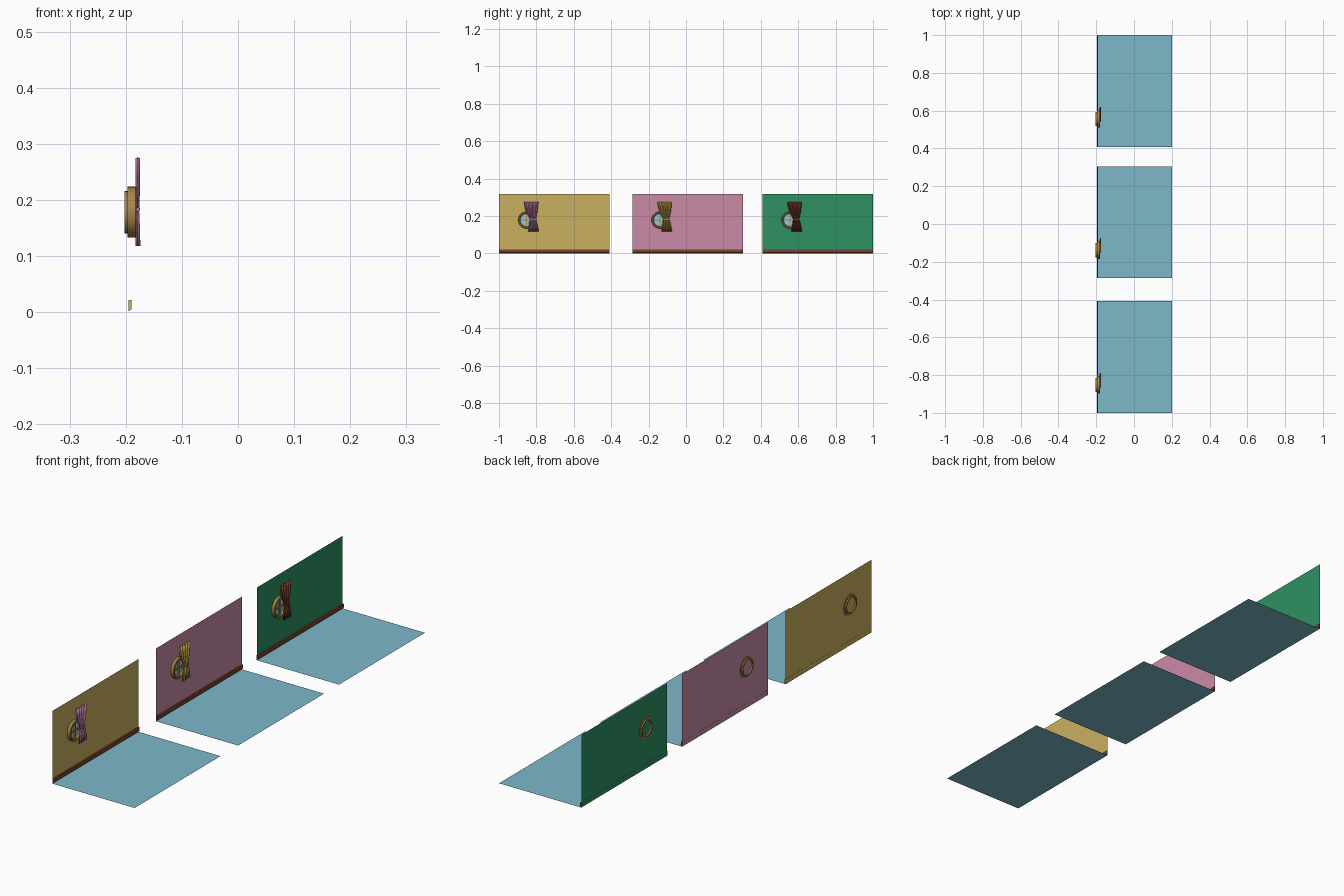
import bpy, bmesh, math

if "Cube" in bpy.data.objects:
    bpy.data.objects.remove(bpy.data.objects["Cube"])

def mat(name, r, g, b):
    lin = lambda c: ((c / 255 + 0.055) / 1.055) ** 2.4
    m = bpy.data.materials.new(name)
    m.diffuse_color = (lin(r), lin(g), lin(b), 1)
    m.use_nodes = True
    m.node_tree.nodes["Principled BSDF"].inputs["Base Color"].default_value = m.diffuse_color
    return m

floor_blue = mat("floor blue", 125, 184, 202)
wood = mat("skirting brown", 122, 66, 38)
frame_gold = mat("frame gold", 165, 135, 75)
glass_blue = mat("glass blue", 150, 200, 215)
walls = [mat("wall yellow", 202, 176, 96), mat("wall pink", 202, 139, 167),
         mat("wall green", 46, 145, 99)]
cloths = [mat("curtain mauve", 178, 118, 156), mat("curtain mustard", 178, 150, 66),
          mat("curtain rust", 120, 55, 35)]

def make(name, verts, faces, mats, smooth=False, recalc=True):
    me = bpy.data.meshes.new(name)
    me.from_pydata(verts, [], faces)
    if recalc:
        bm = bmesh.new()
        bm.from_mesh(me)
        bmesh.ops.recalc_face_normals(bm, faces=bm.faces)
        bm.to_mesh(me)
        bm.free()
    for m in mats:
        me.materials.append(m)
    ob = bpy.data.objects.new(name, me)
    bpy.context.collection.objects.link(ob)
    if smooth:
        bpy.ops.object.select_all(action='DESELECT')
        ob.select_set(True)
        bpy.context.view_layer.objects.active = ob
        bpy.ops.object.shade_smooth_by_angle(angle=math.radians(35))
    return ob

def box(name, lo, hi, m):
    v = [(x, y, z) for x in (lo[0], hi[0]) for y in (lo[1], hi[1]) for z in (lo[2], hi[2])]
    f = [(0, 1, 3, 2), (4, 6, 7, 5), (0, 4, 5, 1), (2, 3, 7, 6), (0, 2, 6, 4), (1, 5, 7, 3)]
    return make(name, v, f, [m])

def lathe_x(name, profile, cy, cz, m, n=32):
    """Closed (x, radius) profile turned about the x axis."""
    k = len(profile)
    v = [(x, cy + r * math.cos(2 * math.pi * i / n), cz + r * math.sin(2 * math.pi * i / n))
         for i in range(n) for x, r in profile]
    f = [(i * k + j, i * k + (j + 1) % k, (i + 1) % n * k + (j + 1) % k, (i + 1) % n * k + j)
         for i in range(n) for j in range(k)]
    return make(name, v, f, [m], smooth=True)

LEN, H, WX = 0.592, 0.317, -0.195
CZ = 0.178

# curtain outline: height, left and right edge, pleat depth
OUTLINE = [(0.275, 0.134, 0.210, 0.0035), (0.245, 0.139, 0.208, 0.0035),
           (0.215, 0.149, 0.204, 0.003), (0.192, 0.161, 0.199, 0.002),
           (0.182, 0.165, 0.198, 0.0015), (0.172, 0.163, 0.200, 0.002),
           (0.150, 0.160, 0.206, 0.003), (0.118, 0.157, 0.212, 0.0038)]

def curtain(name, y0, m):
    cols, v = 32, []
    for z, a, b, d in OUTLINE:
        for c in range(cols + 1):
            t = c / cols
            x = -0.1785 + d * math.sin(t * 9 * math.pi)
            v.append((x, y0 + a + (b - a) * t, z))
    w = cols + 1
    f = [(r * w + c, (r + 1) * w + c, (r + 1) * w + c + 1, r * w + c + 1)
         for r in range(len(OUTLINE) - 1) for c in range(cols)]
    ob = make(name, v, f, [m], smooth=True, recalc=False)
    s = ob.modifiers.new("cloth thickness", 'SOLIDIFY')
    s.thickness = 0.0015
    s.offset = 0

for i, y0 in enumerate((-1.0, -0.287, 0.408)):
    y1 = y0 + LEN
    tag = "_%d" % (i + 1)
    # floor and wall sheets
    make("floor" + tag, [(WX, y0, 0), (0.2015, y0, 0), (0.2015, y1, 0), (WX, y1, 0)],
         [(0, 1, 2, 3)], [floor_blue], recalc=False)
    make("wall" + tag, [(WX, y0, 0), (WX, y1, 0), (WX, y1, H), (WX, y0, H)],
         [(0, 1, 2, 3)], [walls[i]], recalc=False)
    # skirting board: brown, with wall-coloured back and (first room) ends
    prof = [(-0.1955, 0.001), (-0.1895, 0.005), (-0.1895, 0.021), (-0.1955, 0.022)]
    sk = make("skirting" + tag, [(x, y, z) for y in (y0, y1) for x, z in prof],
              [(0, 1, 2, 3), (4, 5, 6, 7)] + [(j, (j + 1) % 4, (j + 1) % 4 + 4, j + 4) for j in range(4)],
              [wood, walls[i]])
    for p in sk.data.polygons:
        if p.normal.x < -0.9 or (i == 0 and abs(p.normal.y) > 0.9):
            p.material_index = 1
    # round window: stepped frame, glass and cross bars
    cy = y0 + 0.148
    lathe_x("window_frame" + tag,
            [(-0.197, 0.0455), (-0.183, 0.0455), (-0.181, 0.0435), (-0.181, 0.038),
             (-0.184, 0.035), (-0.2025, 0.032), (-0.2025, 0.0375), (-0.197, 0.0375)],
            cy, CZ, frame_gold)
    n = 32
    make("window_glass" + tag,
         [(-0.192, cy + 0.036 * math.cos(2 * math.pi * a / n), CZ + 0.036 * math.sin(2 * math.pi * a / n))
          for a in range(n)], [tuple(range(n))], [glass_blue], recalc=False)
    box("window_bar_upright" + tag, (-0.1925, cy - 0.003, CZ - 0.036),
        (-0.186, cy + 0.003, CZ + 0.036), frame_gold)
    box("window_bar_level" + tag, (-0.1925, cy - 0.036, CZ - 0.003),
        (-0.1865, cy + 0.036, CZ + 0.003), frame_gold)
    # gathered curtain with its tie band
    curtain("curtain" + tag, y0, cloths[i])
    box("curtain_tie" + tag, (-0.1815, y0 + 0.163, 0.179), (-0.1745, y0 + 0.200, 0.186), cloths[i])
